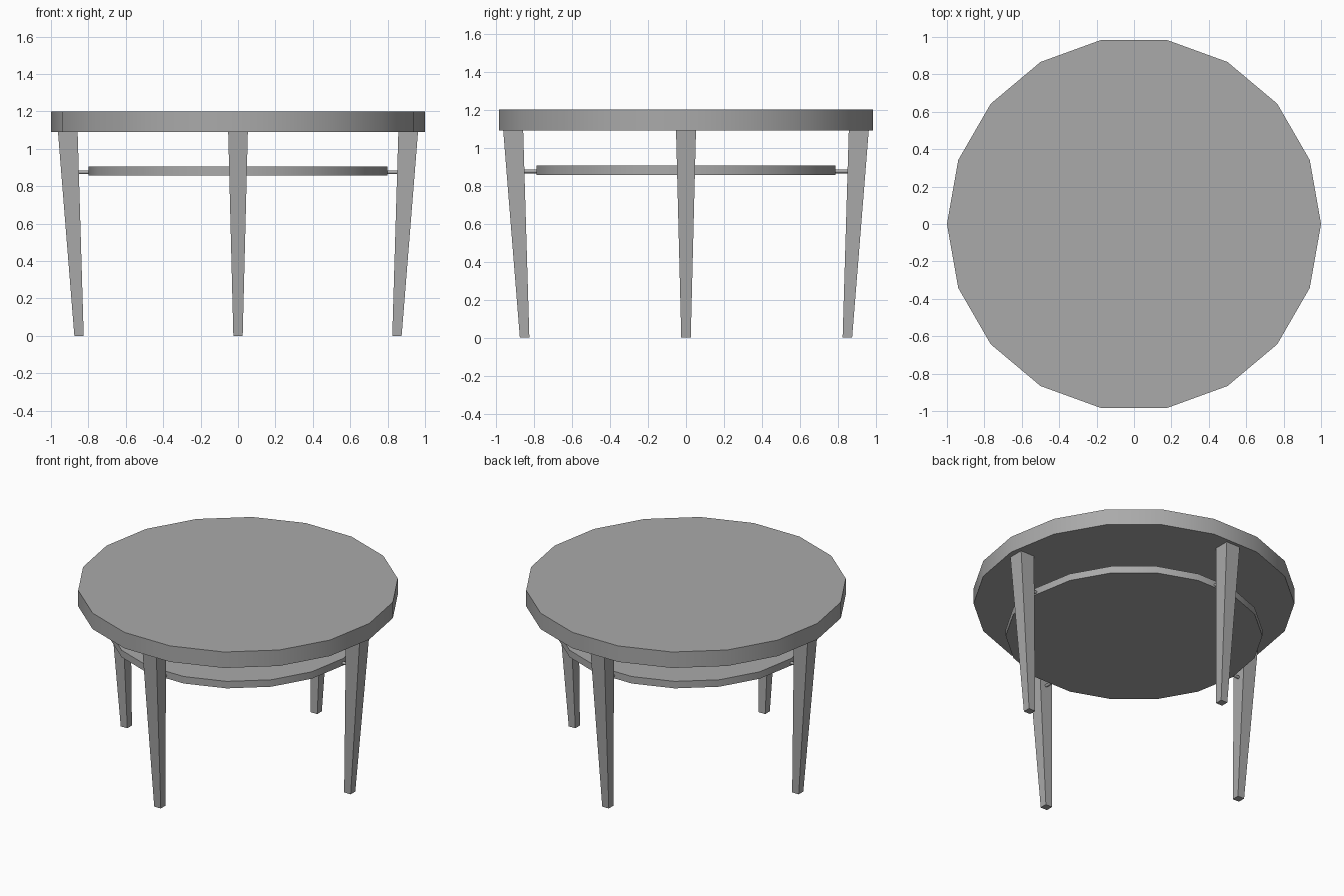
import bpy
import bmesh
import math
from mathutils import Matrix, Vector

cube = bpy.data.objects.get("Cube")
if cube:
    bpy.data.objects.remove(cube, do_unlink=True)

grey = bpy.data.materials.new("plain grey")
grey.use_nodes = True
colour = (0.4, 0.4, 0.4, 1)
grey.diffuse_color = colour
grey.node_tree.nodes["Principled BSDF"].inputs["Base Color"].default_value = colour


def add_object(name, bm, smooth=False):
    bmesh.ops.recalc_face_normals(bm, faces=bm.faces)
    mesh = bpy.data.meshes.new(name)
    bm.to_mesh(mesh)
    bm.free()
    mesh.materials.append(grey)
    obj = bpy.data.objects.new(name, mesh)
    bpy.context.collection.objects.link(obj)
    if smooth:
        bpy.ops.object.select_all(action='DESELECT')
        obj.select_set(True)
        bpy.context.view_layer.objects.active = obj
        bpy.ops.object.shade_smooth_by_angle(angle=math.radians(50))
    return obj


def disc(name, radius, bottom, top):
    bm = bmesh.new()
    place = Matrix.Translation((0, 0, (bottom + top) / 2))
    bmesh.ops.create_cone(bm, cap_ends=True, segments=18, radius1=radius,
                          radius2=radius, depth=top - bottom,
                          matrix=place @ Matrix.Rotation(math.pi / 2, 4, 'Z'))
    add_object(name, bm, smooth=True)


def leg(name, turn):
    # Square post, tapered to the foot and leaning outward at the top
    bm = bmesh.new()
    bmesh.ops.create_cube(bm, size=1)
    for v in bm.verts:
        upper = v.co.z > 0
        width, centre, z = (0.105, 0.91, 1.09) if upper else (0.05, 0.85, 0)
        v.co = Vector((centre + v.co.x * width, v.co.y * width, z))
    bm.transform(Matrix.Rotation(turn, 4, 'Z'))
    add_object(name, bm)


def peg(name, turn):
    # Short round pin from the shelf rim into the leg
    bm = bmesh.new()
    place = Matrix.Translation((0.815, 0, 0.875)) @ Matrix.Rotation(math.pi / 2, 4, 'Y')
    bmesh.ops.create_cone(bm, cap_ends=True, segments=12, radius1=0.01,
                          radius2=0.01, depth=0.09, matrix=place)
    bm.transform(Matrix.Rotation(turn, 4, 'Z'))
    add_object(name, bm, smooth=True)


# Round top and the shelf beneath it
disc("table_top", 1.0, 1.09, 1.2)
disc("lower_shelf", 0.8, 0.857, 0.905)

# One leg and one peg on each side
for i, side in enumerate(("left", "back", "right", "front")):
    leg(side + "_leg", i * math.pi / 2)
    peg(side + "_shelf_peg", i * math.pi / 2)
